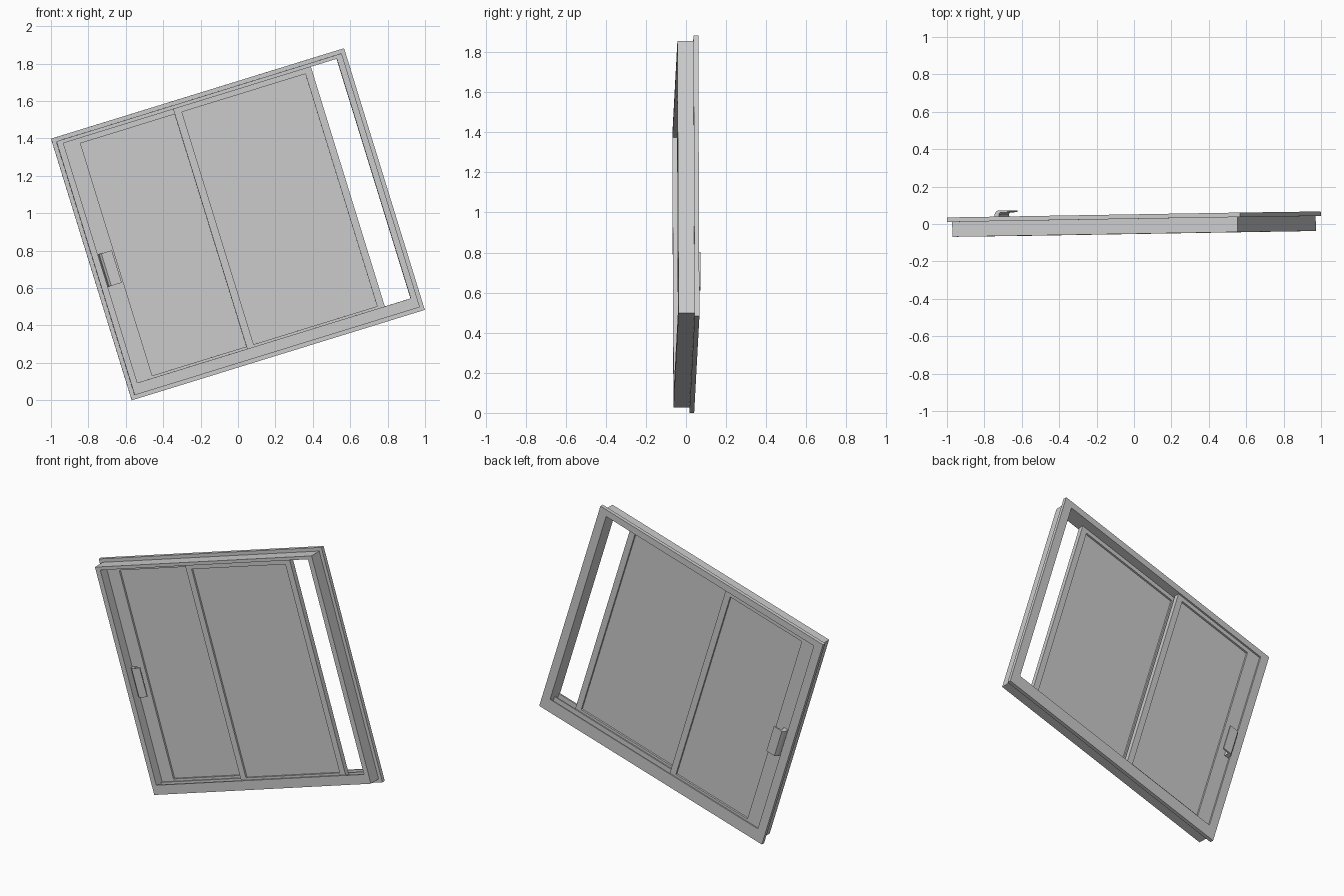
import bpy
import bmesh
from math import radians
from mathutils import Matrix

if "Cube" in bpy.data.objects:
    bpy.data.objects.remove(bpy.data.objects["Cube"], do_unlink=True)

grey = bpy.data.materials.new("plain grey")
grey.use_nodes = True
grey.diffuse_color = (0.6, 0.6, 0.6, 1)
grey.node_tree.nodes["Principled BSDF"].inputs["Base Color"].default_value = (0.6, 0.6, 0.6, 1)

# The whole window leans sideways, with a slight yaw
POSE = (Matrix.Translation((0, 0, 0.941)) @ Matrix.Rotation(radians(-17.15), 4, 'Y')
        @ Matrix.Rotation(0.016, 4, 'Z') @ Matrix.Rotation(0.004, 4, 'X'))


def finish(name, bm):
    bmesh.ops.recalc_face_normals(bm, faces=bm.faces)
    mesh = bpy.data.meshes.new(name)
    bm.to_mesh(mesh)
    bm.free()
    mesh.materials.append(grey)
    obj = bpy.data.objects.new(name, mesh)
    bpy.context.collection.objects.link(obj)
    obj.matrix_world = POSE
    return obj


def prism(name, outline, depth, axis):
    """Extrude a 2D outline: axis 'y' takes (x, z) points, axis 'z' takes (x, y)."""
    bm = bmesh.new()
    a, b = depth
    place = (lambda p, d: (p[0], d, p[1])) if axis == 'y' else (lambda p, d: (p[0], p[1], d))
    near = [bm.verts.new(place(p, a)) for p in outline]
    far = [bm.verts.new(place(p, b)) for p in outline]
    bm.faces.new(near)
    bm.faces.new(far)
    n = len(outline)
    for i in range(n):
        j = (i + 1) % n
        bm.faces.new((near[i], near[j], far[j], far[i]))
    return finish(name, bm)


def corners(rect):
    x0, x1, z0, z1 = rect
    return [(x0, z0), (x1, z0), (x1, z1), (x0, z1)]


def panel(name, rect, depth):
    return prism(name, corners(rect), depth, 'y')


def ring(name, outer, inner, depth):
    """Rectangular frame with a rectangular hole."""
    bm = bmesh.new()
    loops = [[bm.verts.new((x, y, z)) for x, z in corners(r)]
             for r, y in ((outer, depth[0]), (outer, depth[1]),
                          (inner, depth[1]), (inner, depth[0]))]
    for k in range(4):
        a, b = loops[k], loops[(k + 1) % 4]
        for i in range(4):
            j = (i + 1) % 4
            bm.faces.new((a[i], a[j], b[j], b[i]))
    return finish(name, bm)


# Fixed outer frame with the mounting flange at the back
opening = (-0.765, 0.765, -0.685, 0.69)
ring("frame_body", (-0.798, 0.798, -0.71, 0.71), opening, (-0.053, 0.027))
ring("frame_flange", (-0.82, 0.82, -0.732, 0.732), opening, (0.027, 0.051))

# Sill ribs that form the two sliding tracks
for name, y0, y1 in (("front", -0.053, -0.043), ("middle", -0.004, 0.004),
                     ("back", 0.043, 0.051)):
    panel(name + "_sill_rib", (-0.765, 0.765, -0.685, -0.651), (y0, y1))

# Front sash on the right, back sash on the left, overlapping in the middle
for side, outer, inner, y0 in (
        ("front", (-0.15, 0.62, -0.683, 0.69), (-0.11, 0.581, -0.638, 0.662), -0.04),
        ("back", (-0.765, -0.11, -0.683, 0.69), (-0.677, -0.15, -0.638, 0.662), 0.008)):
    ring(side + "_sash", outer, inner, (y0, y0 + 0.032))
    panel(side + "_glass", inner, (y0 + 0.012, y0 + 0.02))

# Hooked pull handles on both faces of the back sash
hook = [(-0.762, 0), (-0.757, 0.03), (-0.745, 0.043), (-0.686, 0.043),
        (-0.686, 0.034), (-0.728, 0.033), (-0.735, 0.024), (-0.73, 0)]
for name, base, scale in (("back_handle", 0.04, 1), ("front_handle", 0.008, -0.8)):
    prism(name, [(x, base + scale * y) for x, y in hook], (-0.115, 0.066), 'z')
